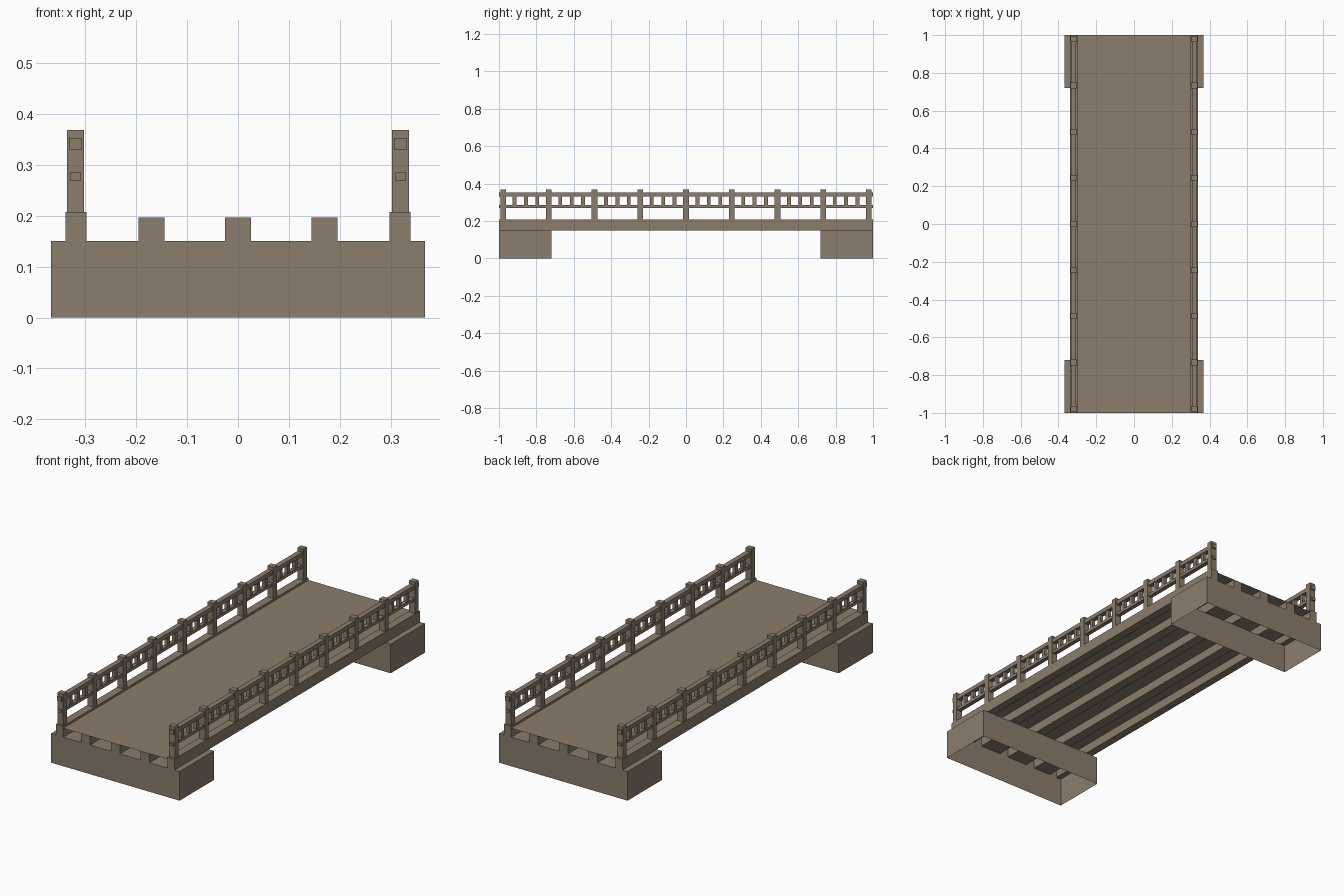
import bpy, bmesh

cube = bpy.data.objects.get("Cube")
if cube:
    bpy.data.objects.remove(cube, do_unlink=True)

# One stone colour for the whole bridge
stone = bpy.data.materials.new("warm grey stone")
stone.use_nodes = True
COLOUR = (0.258, 0.205, 0.147, 1)
stone.diffuse_color = COLOUR
stone.node_tree.nodes["Principled BSDF"].inputs["Base Color"].default_value = COLOUR

# Main dimensions
BED = 0.15          # top of the abutments, underside of the beams
DECK = 0.196        # walking surface
KERB = 0.207        # top of the edge beams
INNER = 0.72        # inner face of each abutment
HALF = 0.367        # half width of the abutments
RAIL_X = 0.319
BAY = 0.2445


def box(bm, x, y, z, skip=""):
    """Box from three (low, high) ranges; skip drops the 'top' or 'bottom' face."""
    v = [bm.verts.new((a, b, c)) for c in z for b in y for a in x]
    faces = {"bottom": (0, 2, 3, 1), "top": (4, 5, 7, 6), "front": (0, 1, 5, 4),
             "back": (2, 6, 7, 3), "left": (1, 3, 7, 5), "right": (0, 4, 6, 2)}
    for name, ids in faces.items():
        if name not in skip.split():
            bm.faces.new([v[i] for i in ids])


def sheet(bm, x, y, z, down=False):
    """Flat horizontal panel."""
    pts = [(x[0], y[0]), (x[1], y[0]), (x[1], y[1]), (x[0], y[1])]
    if down:
        pts.reverse()
    bm.faces.new([bm.verts.new((a, b, z)) for a, b in pts])


def around(c, half):
    return (c - half, c + half)


def finish(bm, name, mirror=None):
    mesh = bpy.data.meshes.new(name)
    bm.to_mesh(mesh)
    bm.free()
    mesh.materials.append(stone)
    ob = bpy.data.objects.new(name, mesh)
    bpy.context.scene.collection.objects.link(ob)
    if mirror is not None:
        mod = ob.modifiers.new("mirror", "MIRROR")
        mod.use_axis = [i == mirror for i in range(3)]
        mod.use_mirror_merge = False
    return ob


# Beam positions across the width, with their top heights
edge = (0.297, 0.338)
beams = [((-edge[1], -edge[0]), KERB)]
beams += [(around(c, 0.0255), DECK) for c in (-0.17, 0, 0.17)]
beams += [(edge, KERB)]

# Abutments: hollow walls, with the top closed between the beams
bm = bmesh.new()
box(bm, (-HALF, HALF), (INNER, 1), (0, BED), "top bottom")
x = -HALF
for (low, high), _ in beams:
    sheet(bm, (x, low), (INNER, 1), BED)
    x = high
sheet(bm, (x, HALF), (INNER, 1), BED)
finish(bm, "abutments", mirror=1)

# Lengthwise beams: open where they rest on the abutments
bm = bmesh.new()
for span, top in beams:
    is_edge = top == KERB
    box(bm, span, (-1, 1), (BED, top), "bottom" if is_edge else "top bottom")
    sheet(bm, span, (-INNER, INNER), BED, down=True)
finish(bm, "beams")

# Deck surface
bm = bmesh.new()
sheet(bm, (-edge[0], edge[0]), (-1, 1), DECK)
finish(bm, "deck")

# Railing posts
bm = bmesh.new()
for i in range(-4, 5):
    box(bm, around(RAIL_X, 0.0165), around(i * BAY, 0.015), (KERB, 0.368), "bottom")
finish(bm, "railing_posts", mirror=0)

# Top and lower rails, running through the posts
bm = bmesh.new()
box(bm, around(RAIL_X, 0.013), (-1, 1), (0.33, 0.352))
box(bm, around(RAIL_X, 0.011), (-1, 1), (0.269, 0.285))
finish(bm, "rails", mirror=0)

# Short balusters between the rails, three to a bay
bm = bmesh.new()
for i in range(-4, 4):
    for k in (1, 2, 3):
        y = (i + k / 4) * BAY
        box(bm, around(RAIL_X, 0.009), around(y, 0.01), (0.285, 0.33), "top bottom")
finish(bm, "balusters", mirror=0)
